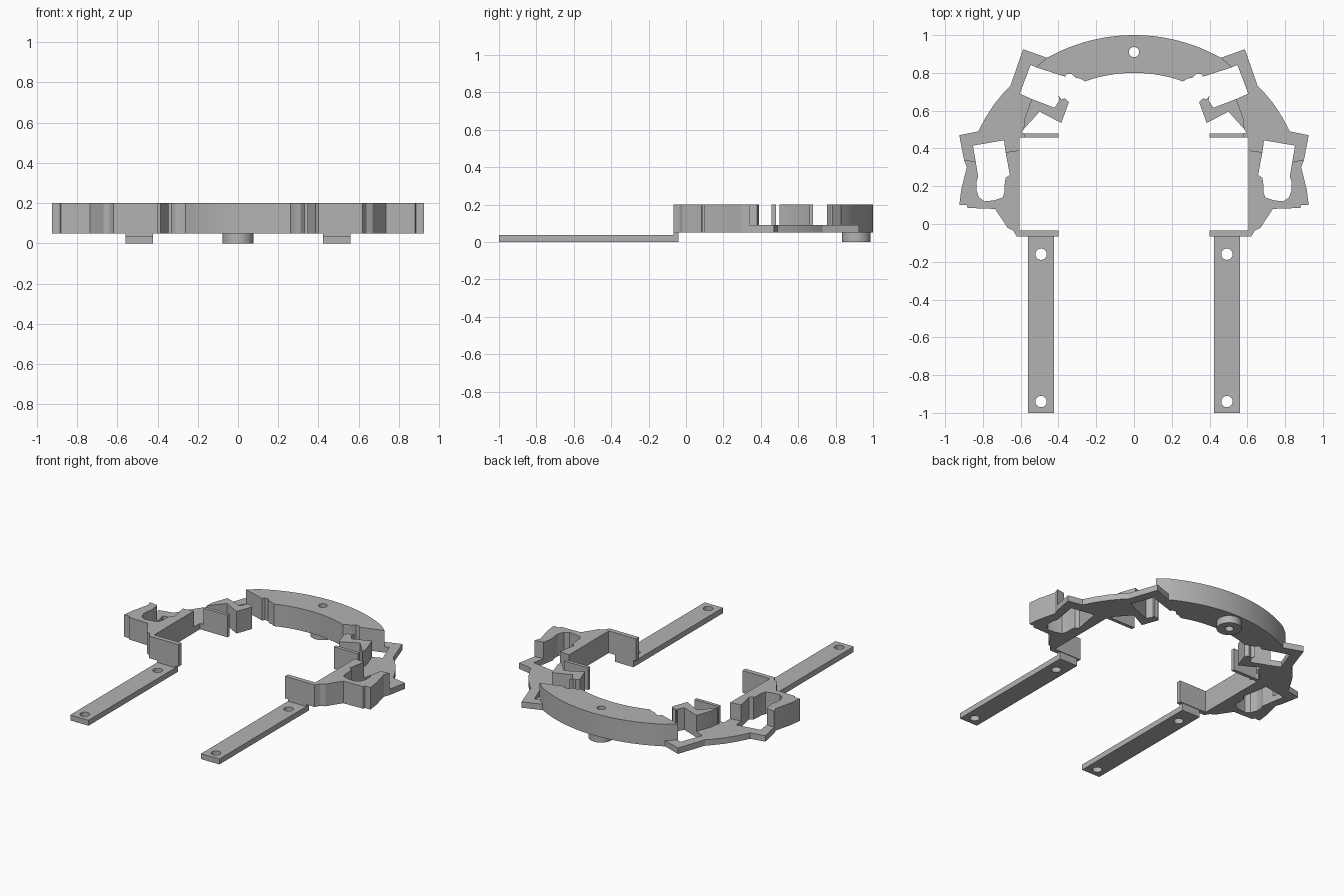
import bpy, math

if "Cube" in bpy.data.objects:
    bpy.data.objects.remove(bpy.data.objects["Cube"])

grey = bpy.data.materials.new("plain grey")
grey.diffuse_color = (0.45, 0.45, 0.45, 1)
grey.use_nodes = True
grey.node_tree.nodes["Principled BSDF"].inputs["Base Color"].default_value = grey.diffuse_color


def circle(cx, cy, r, n=40):
    return [(cx + r * math.cos(2 * math.pi * i / n), cy + r * math.sin(2 * math.pi * i / n)) for i in range(n)]


def arc(half, cy, r, n=32):
    """Arc about (0, cy) running from x = -half to x = half."""
    a = math.asin(half / r)
    return [(r * math.sin(-a + 2 * a * i / n), cy + r * math.cos(-a + 2 * a * i / n)) for i in range(n + 1)]


def prism(name, loops, z0, z1, side=1):
    """Extrude closed outlines (inner loops become holes); side=-1 mirrors in x."""
    cu = bpy.data.curves.new(name, 'CURVE')
    cu.dimensions = '2D'
    cu.fill_mode = 'BOTH'
    cu.extrude = (z1 - z0) / 2
    for pts in loops:
        s = cu.splines.new('POLY')
        s.points.add(len(pts) - 1)
        for p, (x, y) in zip(s.points, pts):
            p.co = (x * side, y, 0, 1)
        s.use_cyclic_u = True
    ob = bpy.data.objects.new(name, cu)
    bpy.context.collection.objects.link(ob)
    ob.location.z = (z0 + z1) / 2
    bpy.ops.object.select_all(action='DESELECT')
    ob.select_set(True)
    bpy.context.view_layer.objects.active = ob
    bpy.ops.object.convert(target='MESH')
    ob = bpy.context.view_layer.objects.active
    bpy.ops.object.mode_set(mode='EDIT')
    bpy.ops.mesh.select_all(action='SELECT')
    bpy.ops.mesh.remove_doubles(threshold=0.0005)
    bpy.ops.mesh.normals_make_consistent(inside=False)
    bpy.ops.object.mode_set(mode='OBJECT')
    ob.data.materials.clear()
    ob.data.materials.append(grey)
    bpy.ops.object.shade_smooth_by_angle(angle=math.radians(20))
    return ob


LOW, MID, TOP = 0.05, 0.09, 0.2

# Curved rear block with scalloped inner corners, and the boss below it
corner = [(0.52, 0.83), (0.365, 0.78), (0.355, 0.795), (0.33, 0.795), (0.31, 0.775), (0.285, 0.77), (0.26, 0.755)]
rear = arc(0.46, 0.06, 0.94) + corner + arc(0.255, 0.03, 0.77)[::-1] + [(-x, y) for x, y in corner[::-1]]
hole = circle(0, 0.91, 0.027)
prism("rear_arc_block", [rear, hole], LOW, TOP)
prism("rear_boss", [circle(0, 0.91, 0.077), hole], 0, LOW)

# Tall U-shaped side holder with the front tab
side_holder = [(0.605, 0.39), (0.605, -0.035), (0.4, -0.035), (0.4, -0.067), (0.62, -0.067), (0.64, -0.035),
               (0.67, -0.02), (0.695, 0.02), (0.735, 0.08), (0.88, 0.085), (0.885, 0.1), (0.925, 0.1),
               (0.915, 0.18), (0.885, 0.3), (0.9, 0.34), (0.838, 0.33), (0.825, 0.25), (0.835, 0.22),
               (0.835, 0.18), (0.82, 0.14), (0.79, 0.12), (0.74, 0.125), (0.695, 0.14), (0.685, 0.17),
               (0.685, 0.21), (0.68, 0.245), (0.657, 0.26), (0.68, 0.38)]
# Thin plate joining the holders to the rear block
link_plate = [(0.46, 0.88), (0.587, 0.925), (0.655, 0.73), (0.69, 0.695), (0.74, 0.635), (0.785, 0.565),
              (0.825, 0.49), (0.925, 0.47), (0.9, 0.34), (0.838, 0.33), (0.853, 0.415), (0.688, 0.443),
              (0.68, 0.38), (0.605, 0.39), (0.605, 0.457), (0.58, 0.457), (0.58, 0.48), (0.595, 0.485),
              (0.585, 0.5), (0.58, 0.555), (0.542, 0.662), (0.605, 0.69), (0.547, 0.843), (0.52, 0.83)]
# Small angled clip block
clip = [(0.542, 0.662), (0.42, 0.615), (0.395, 0.655), (0.4, 0.68), (0.385, 0.66), (0.365, 0.665),
        (0.345, 0.645), (0.385, 0.535), (0.5, 0.595), (0.585, 0.5), (0.58, 0.555)]
tab = [(0.4, 0.457), (0.58, 0.457), (0.58, 0.48), (0.4, 0.48)]
# Flat mounting arm with two screw holes
arm = [(0.423, -1), (0.56, -1), (0.56, -0.04), (0.423, -0.04)]
foot = [(0.423, -0.067), (0.56, -0.067), (0.56, -0.04), (0.423, -0.04)]

for s, label in ((1, "right"), (-1, "left")):
    prism(label + "_side_holder", [side_holder], LOW, TOP, s)
    prism(label + "_link_plate", [link_plate], LOW, MID, s)
    prism(label + "_clip_block", [clip], LOW, TOP, s)
    prism(label + "_inner_tab", [tab], LOW, TOP, s)
    prism(label + "_arm", [arm, circle(0.492, -0.16, 0.03), circle(0.492, -0.94, 0.03)], 0, 0.037, s)
    prism(label + "_arm_foot", [foot], 0.037, LOW, s)
